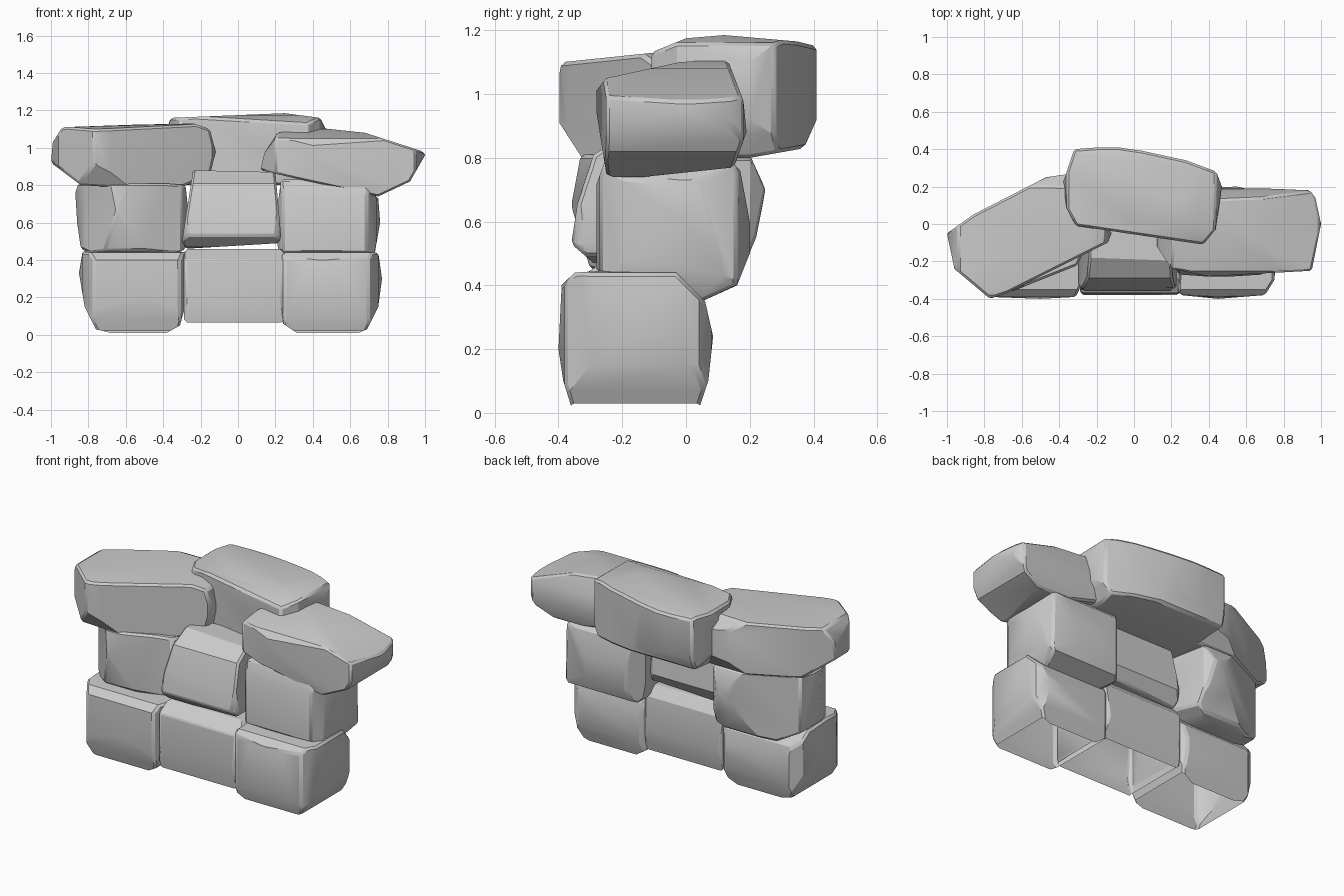
import bpy, bmesh
from math import radians
from mathutils import Vector
from mathutils.geometry import convex_hull_2d


def rect(a0, a1, b0, b1, c=0.04):
    """Rectangle with chamfered corners."""
    return [(a0 + c, b0), (a1 - c, b0), (a1, b0 + c), (a1, b1 - c),
            (a1 - c, b1), (a0 + c, b1), (a0, b1 - c), (a0, b0 + c)]


def stone(name, front, side, top, bevel=0.012, open_base=False):
    """Carve a block by its outlines: front (x,z), side (y,z), top (x,y)."""
    bm = bmesh.new()
    bmesh.ops.create_cube(bm, size=4)
    for outline, (i, j) in ((front, (0, 2)), (side, (1, 2)), (top, (0, 1))):
        pts = [Vector(p) for p in outline]
        pts = [pts[k] for k in convex_hull_2d(pts)]
        mid = sum(pts, Vector((0, 0))) / len(pts)
        for a, b in zip(pts, pts[1:] + pts[:1]):
            n = Vector((b.y - a.y, a.x - b.x))
            if n.dot(mid - a) > 0:
                n = -n
            co, no = Vector((0, 0, 0)), Vector((0, 0, 0))
            co[i], co[j], no[i], no[j] = a.x, a.y, n.x, n.y
            bmesh.ops.bisect_plane(bm, geom=bm.verts[:] + bm.edges[:] + bm.faces[:],
                                   plane_co=co, plane_no=no.normalized(),
                                   clear_outer=True, dist=1e-5)
            rim = [e for e in bm.edges if e.is_boundary]
            if rim:
                bmesh.ops.holes_fill(bm, edges=rim, sides=0)
    # clean hull from the carved corner points
    bmesh.ops.remove_doubles(bm, verts=bm.verts[:], dist=0.012)
    corners = [v.co.copy() for v in bm.verts]
    bm.clear()
    for c in corners:
        bm.verts.new(c)
    bmesh.ops.convex_hull(bm, input=bm.verts[:])
    loose = [v for v in bm.verts if not v.link_faces]
    bmesh.ops.delete(bm, geom=loose, context='VERTS')
    bmesh.ops.dissolve_limit(bm, angle_limit=radians(3), verts=bm.verts[:], edges=bm.edges[:])
    bmesh.ops.recalc_face_normals(bm, faces=bm.faces[:])
    if open_base:  # stones on the ground are hollow underneath
        bm.normal_update()
        under = [f for f in bm.faces if f.normal.z < -0.55]
        bmesh.ops.delete(bm, geom=under, context='FACES')
    me = bpy.data.meshes.new(name)
    bm.to_mesh(me)
    bm.free()
    ob = bpy.data.objects.new(name, me)
    bpy.context.collection.objects.link(ob)
    bpy.ops.object.select_all(action='DESELECT')
    ob.select_set(True)
    bpy.context.view_layer.objects.active = ob
    bpy.ops.object.shade_smooth_by_angle(angle=radians(32))
    m = ob.modifiers.new("worn_edges", 'BEVEL')
    m.width, m.segments, m.limit_method, m.angle_limit = bevel, 1, 'ANGLE', radians(45)


# bottom row
base_side = [(-0.36, 0.02), (-0.17, 0), (0.04, 0.01), (0.07, 0.1), (0.085, 0.24), (0.06, 0.35),
             (-0.03, 0.44), (-0.2, 0.45), (-0.35, 0.44), (-0.39, 0.4), (-0.4, 0.2), (-0.385, 0.1)]
stone("bottom_right_stone",
      [(0.24, 0.06), (0.33, 0.0), (0.62, 0.0), (0.69, 0.03), (0.75, 0.15), (0.77, 0.3),
       (0.75, 0.44), (0.5, 0.46), (0.24, 0.46), (0.22, 0.3)],
      base_side,
      [(0.22, -0.34), (0.25, -0.38), (0.45, -0.4), (0.7, -0.38), (0.75, -0.3), (0.77, -0.1),
       (0.74, 0.04), (0.68, 0.08), (0.45, 0.09), (0.26, 0.07), (0.22, 0.02)], open_base=True)
stone("bottom_left_stone",
      [(-0.85, 0.33), (-0.82, 0.15), (-0.76, 0.03), (-0.64, 0), (-0.4, 0), (-0.31, 0.05),
       (-0.27, 0.2), (-0.27, 0.44), (-0.45, 0.46), (-0.83, 0.45)],
      base_side,
      [(-0.85, -0.15), (-0.83, -0.3), (-0.77, -0.39), (-0.5, -0.4), (-0.31, -0.39), (-0.27, -0.3),
       (-0.27, 0.02), (-0.32, 0.08), (-0.5, 0.09), (-0.76, 0.07), (-0.82, 0.02)], open_base=True)
stone("bottom_middle_stone",
      rect(-0.29, 0.25, 0.065, 0.46, 0.02),
      [(-0.36, 0.065), (-0.38, 0.2), (-0.37, 0.4), (-0.28, 0.46), (0.0, 0.46),
       (0.05, 0.4), (0.07, 0.2), (0.04, 0.065)],
      rect(-0.29, 0.25, -0.38, 0.07, 0.02), open_base=True)

# middle row
stone("middle_right_stone",
      [(0.2, 0.6), (0.22, 0.4), (0.3, 0.35), (0.68, 0.35), (0.73, 0.43), (0.76, 0.6),
       (0.75, 0.73), (0.68, 0.8), (0.5, 0.83), (0.23, 0.83)],
      [(-0.28, 0.44), (0.05, 0.35), (0.16, 0.4), (0.2, 0.5), (0.2, 0.6), (0.17, 0.76),
       (0.1, 0.83), (-0.24, 0.83), (-0.28, 0.72)],
      [(0.2, -0.2), (0.24, -0.27), (0.45, -0.285), (0.69, -0.27), (0.74, -0.2), (0.76, 0),
       (0.72, 0.16), (0.55, 0.2), (0.28, 0.19), (0.21, 0.1)])
stone("middle_left_stone",
      [(-0.87, 0.76), (-0.86, 0.6), (-0.84, 0.46), (-0.7, 0.39), (-0.4, 0.39), (-0.28, 0.46),
       (-0.26, 0.6), (-0.28, 0.8), (-0.5, 0.82), (-0.85, 0.82)],
      [(-0.3, 0.45), (0.05, 0.37), (0.16, 0.41), (0.22, 0.55), (0.25, 0.7), (0.2, 0.81),
       (-0.33, 0.81), (-0.36, 0.65)],
      [(-0.87, -0.08), (-0.82, -0.2), (-0.65, -0.36), (-0.3, -0.22), (-0.26, -0.12),
       (-0.33, 0.2), (-0.38, 0.25), (-0.46, 0.24), (-0.83, 0.06)])
stone("middle_centre_stone",
      [(-0.3, 0.5), (-0.28, 0.46), (0.22, 0.49), (0.23, 0.53), (0.2, 0.87), (0.0, 0.88), (-0.24, 0.88)],
      [(-0.36, 0.53), (-0.29, 0.47), (0.0, 0.45), (0.06, 0.55), (0.03, 0.83), (-0.05, 0.88),
       (-0.18, 0.88), (-0.29, 0.81), (-0.34, 0.66)],
      rect(-0.3, 0.23, -0.36, 0.06, 0.03))

# top row
stone("top_left_stone",
      [(-1, 0.92), (-0.99, 1.03), (-0.94, 1.11), (-0.25, 1.135), (-0.15, 1.1), (-0.12, 0.98),
       (-0.15, 0.85), (-0.3, 0.79), (-0.5, 0.78), (-0.84, 0.8)],
      [(-0.41, 0.93), (-0.41, 1.0), (-0.39, 1.1), (-0.1, 1.13), (0.2, 1.13), (0.27, 1.05),
       (0.27, 0.9), (0.2, 0.8), (-0.32, 0.79)],
      [(-1, -0.05), (-0.96, -0.24), (-0.77, -0.4), (-0.68, -0.37), (-0.14, -0.1), (-0.12, -0.05),
       (-0.2, 0.15), (-0.33, 0.27), (-0.47, 0.25), (-0.86, 0.05)])
stone("top_back_stone",
      [(-0.38, 1.1), (-0.36, 1.16), (0.25, 1.185), (0.44, 1.16), (0.47, 1.1), (0.47, 0.92),
       (0.4, 0.8), (-0.3, 0.8), (-0.38, 0.92)],
      [(0.41, 1.15), (0.41, 0.92), (0.37, 0.83), (0.2, 0.8), (-0.07, 0.8), (-0.11, 0.9),
       (-0.11, 1.13), (0, 1.175), (0.12, 1.185), (0.35, 1.165)],
      [(-0.38, 0.22), (-0.32, 0.4), (-0.12, 0.415), (0.05, 0.39), (0.28, 0.34), (0.44, 0.28),
       (0.47, 0.2), (0.44, -0.03), (0.37, -0.11), (-0.31, -0.01), (-0.36, 0.08)])
stone("top_right_stone",
      [(0.12, 0.88), (0.14, 0.97), (0.21, 1.08), (0.4, 1.11), (0.68, 1.08), (0.99, 0.98),
       (1.0, 0.96), (0.92, 0.82), (0.75, 0.74), (0.5, 0.79)],
      [(-0.25, 0.75), (-0.23, 0.73), (0.15, 0.77), (0.19, 0.88), (0.18, 0.98), (0.13, 1.11),
       (-0.02, 1.1), (-0.25, 1.05), (-0.29, 1.0), (-0.27, 0.9)],
      [(0.11, -0.1), (0.2, -0.24), (0.4, -0.28), (0.95, -0.25), (1, 0), (0.97, 0.14),
       (0.94, 0.18), (0.45, 0.2), (0.2, 0.18)])
